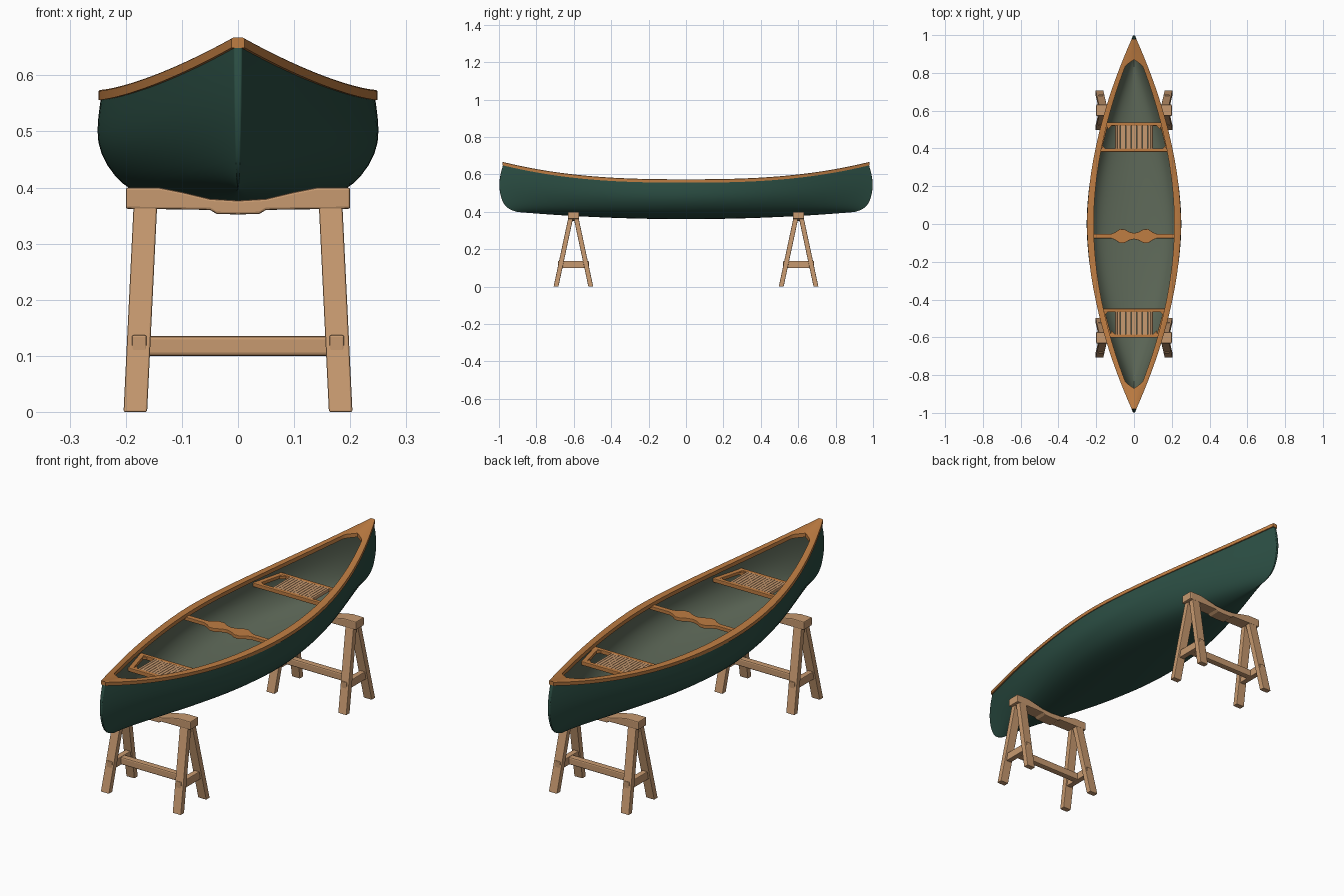
import bpy
import bmesh
import math
from mathutils import Vector

cube = bpy.data.objects.get("Cube")
if cube:
    bpy.data.objects.remove(cube, do_unlink=True)


def material(name, rgb):
    m = bpy.data.materials.new(name)
    m.use_nodes = True
    m.diffuse_color = (*rgb, 1)
    m.node_tree.nodes["Principled BSDF"].inputs["Base Color"].default_value = (*rgb, 1)
    return m


GREEN = material("dark green paint", (0.024, 0.075, 0.056))
LINING = material("grey green lining", (0.115, 0.145, 0.102))
TRIM = material("orange wood", (0.52, 0.205, 0.055))
PALE = material("pale wood", (0.57, 0.32, 0.16))


def finish(name, bm, mat, smooth=False, bevel=0):
    bmesh.ops.recalc_face_normals(bm, faces=bm.faces)
    mesh = bpy.data.meshes.new(name)
    bm.to_mesh(mesh)
    bm.free()
    mesh.materials.append(mat)
    ob = bpy.data.objects.new(name, mesh)
    bpy.context.collection.objects.link(ob)
    if bevel:
        mod = ob.modifiers.new("soft edges", 'BEVEL')
        mod.width, mod.segments = bevel, 2
    if smooth:
        bpy.ops.object.select_all(action='DESELECT')
        ob.select_set(True)
        bpy.context.view_layer.objects.active = ob
        bpy.ops.object.shade_smooth_by_angle(angle=math.radians(40))
    return ob


def loft(rings, closed):
    """Skin a row of equal rings; closed rings also get end caps."""
    bm = bmesh.new()
    rows = [[bm.verts.new(p) for p in ring] for ring in rings]
    n = len(rows[0])
    for a, b in zip(rows, rows[1:]):
        for i in range(n if closed else n - 1):
            j = (i + 1) % n
            bm.faces.new((a[i], a[j], b[j], b[i]))
    if closed:
        bm.faces.new(rows[0])
        bm.faces.new(rows[-1])
    return bm, rows


def block(name, base, top, size, mat, bevel=0.003):
    """Box whose level ends are centred on two points."""
    sx, sy = size[0] / 2, size[1] / 2
    rings = [[Vector(c) + Vector((x * sx, y * sy, 0))
              for x, y in ((-1, -1), (1, -1), (1, 1), (-1, 1))] for c in (base, top)]
    return finish(name, loft(rings, True)[0], mat, bevel=bevel)


def plate(name, outline, z, thick, mat, bevel=0.002):
    rings = [[(x, y, h) for x, y in outline] for h in (z - thick, z)]
    return finish(name, loft(rings, True)[0], mat, bevel=bevel)


def interp(points, t):
    for (a, u), (b, v) in zip(points, points[1:]):
        if t <= b:
            return u + (v - u) * (t - a) / (b - a)
    return points[-1][1]


# Hull shape: half beam, sheer, keel and stem
def beam(s):
    return 0.007 + 0.243 * (1 - abs(s) ** 1.85)


def sheer(s):
    return 0.574 + 0.093 * abs(s) ** 2.6


def keel(s):
    return 0.36 + 0.038 * s * s


STEM = [(0, 0.9), (0.06, 0.945), (0.13, 0.967), (0.21, 0.981), (0.38, 0.995),
        (0.58, 1.0), (0.8, 0.992), (1, 0.975)]
SECTION = [(0, 0), (0.25, 0.015), (0.5, 0.06), (0.68, 0.12), (0.82, 0.21),
           (0.94, 0.38), (1.01, 0.58), (1.0, 0.8), (0.975, 1)]


def hull_ring(s, wall):
    half = []
    w = max(beam(s) - wall, 0.001)
    bottom, top = keel(s) + wall, sheer(s) - 0.008
    for x, h in SECTION:
        sharp = 0.975 * h ** 0.5
        k = 0.7 * s * s
        half.append((w * (x + (sharp - x) * k), s * interp(STEM, h),
                     bottom + (top - bottom) * h))
    return [(-x, y, z) for x, y, z in half[:0:-1]] + half


def shell(name, wall, reach, mat, capped):
    count = 60
    # stations gather towards the ends
    stations = [reach * math.sin(math.pi / 2 * (2 * i / count - 1)) for i in range(count + 1)]
    bm, rows = loft([hull_ring(s, wall) for s in stations], False)
    if capped:
        for row in (rows[0], rows[-1]):
            n = len(row)
            for i in range(n // 2):
                ends = [row[i], row[i + 1], row[n - 2 - i], row[n - 1 - i]]
                bm.faces.new(list(dict.fromkeys(ends)))
    ob = finish(name, bm, mat, smooth=True)
    ob.modifiers.new("smooth skin", 'SUBSURF').levels = 1
    return ob


shell("hull_outside", 0, 1, GREEN, True)
lining = shell("hull_lining", 0.01, 0.965, LINING, False)
lining.data.flip_normals()
# The lining must face the inside of the boat
if lining.data.polygons[len(lining.data.polygons) // 2].normal.z < 0:
    lining.data.flip_normals()

# Gunwales, closing into a small deck at each end
rings = []
STEPS = 160
for i in range(STEPS + 1):
    s = 2 * i / STEPS - 1
    y = 0.98 * s
    outer = 0.975 * beam(s) + 0.005
    arch = 0.055 * math.sqrt(max(0, (0.862 - abs(y)) / 0.04))
    inner = max(0, min(outer - 0.036 + 0.011 * abs(s), arch))
    z = sheer(s)
    rings.append([(outer, y, z - 0.018), (outer, y, z - 0.002), (outer - 0.003, y, z),
                  (inner, y, z), (inner, y, z - 0.018)])
rail = finish("gunwales_and_decks", loft(rings, True)[0], TRIM, smooth=True)
rail.modifiers.new("other side", 'MIRROR')


# Seats: trim frame, rounded side openings and cane slats
def seat(name, y0, y1):
    z = 0.548
    ends = {}
    for label, y in (("front", y0 + 0.009), ("rear", y1 - 0.009)):
        half = beam(y / 0.975) - 0.012
        ends[label] = half
        block(f"{name}_{label}_bar", (0, y, z - 0.018), (0, y, z), (2 * half, 0.018), TRIM)
    mid = (y0 + y1) / 2
    for side in (-1, 1):
        # end pieces follow the hull
        a, b = ends["front"], ends["rear"]
        outline = [(side * (a - 0.022), y0 + 0.01), (side * a, y0 + 0.01),
                   (side * b, y1 - 0.01), (side * (b - 0.022), y1 - 0.01)]
        plate(f"{name}_end_piece", outline, z - 0.001, 0.015, TRIM)
        block(f"{name}_inner_bar", (side * 0.094, mid, z - 0.016), (side * 0.094, mid, z),
              (0.012, y1 - y0 - 0.03), PALE)
        # corner gussets round off the opening
        for y, d, h in ((y0 + 0.016, 1, a), (y1 - 0.016, -1, b)):
            x = side * (h - 0.02)
            plate(f"{name}_gusset", [(x, y), (x, y + d * 0.022), (x - side * 0.022, y)],
                  z - 0.002, 0.012, TRIM, bevel=0)
    slats = 12
    for i in range(slats):
        x = -0.088 + 0.176 * (i + 0.5) / slats
        block(f"{name}_cane_slat", (x, mid, z - 0.01), (x, mid, z - 0.001),
              (0.176 / slats - 0.0015, y1 - y0 - 0.03), PALE, bevel=0)


seat("front_seat", -0.602, -0.448)
seat("rear_seat", 0.382, 0.538)

# Carrying yoke
YOKE = [(0, 0.016), (0.025, 0.022), (0.05, 0.036), (0.075, 0.037),
        (0.1, 0.02), (0.12, 0.012), (0.232, 0.012)]
edge = [(-x, w) for x, w in YOKE[:0:-1]] + YOKE
plate("yoke", [(x, -0.064 - w) for x, w in edge] + [(x, -0.064 + w) for x, w in edge[::-1]],
      0.56, 0.016, TRIM)


# Sawhorses
def sawhorse(name, cy):
    top = [(0, 0.377), (0.05, 0.38), (0.1, 0.392), (0.14, 0.4), (0.2, 0.4)]
    low = [(0, 0.352), (0.038, 0.353), (0.05, 0.36), (0.1, 0.361), (0.2, 0.362)]
    both = [[(-x, z) for x, z in p[:0:-1]] + p for p in (top, low)]
    rings = [[(x, cy + d, z) for x, z in both[0] + both[1][::-1]] for d in (-0.03, 0.03)]
    finish(f"{name}_cradle_beam", loft(rings, True)[0], PALE, bevel=0.004)
    for side in (-1, 1):
        for d in (-1, 1):
            block(f"{name}_leg", (side * 0.183, cy + d * 0.093, 0),
                  (side * 0.165, cy + d * 0.014, 0.37), (0.042, 0.026), PALE)
        x = side * 0.176
        block(f"{name}_side_brace", (x, cy, 0.1), (x, cy, 0.137), (0.026, 0.165), PALE)
    block(f"{name}_stretcher", (0, cy, 0.1), (0, cy, 0.135), (0.35, 0.03), PALE, bevel=0.006)


sawhorse("front_sawhorse", -0.602)
sawhorse("rear_sawhorse", 0.602)
